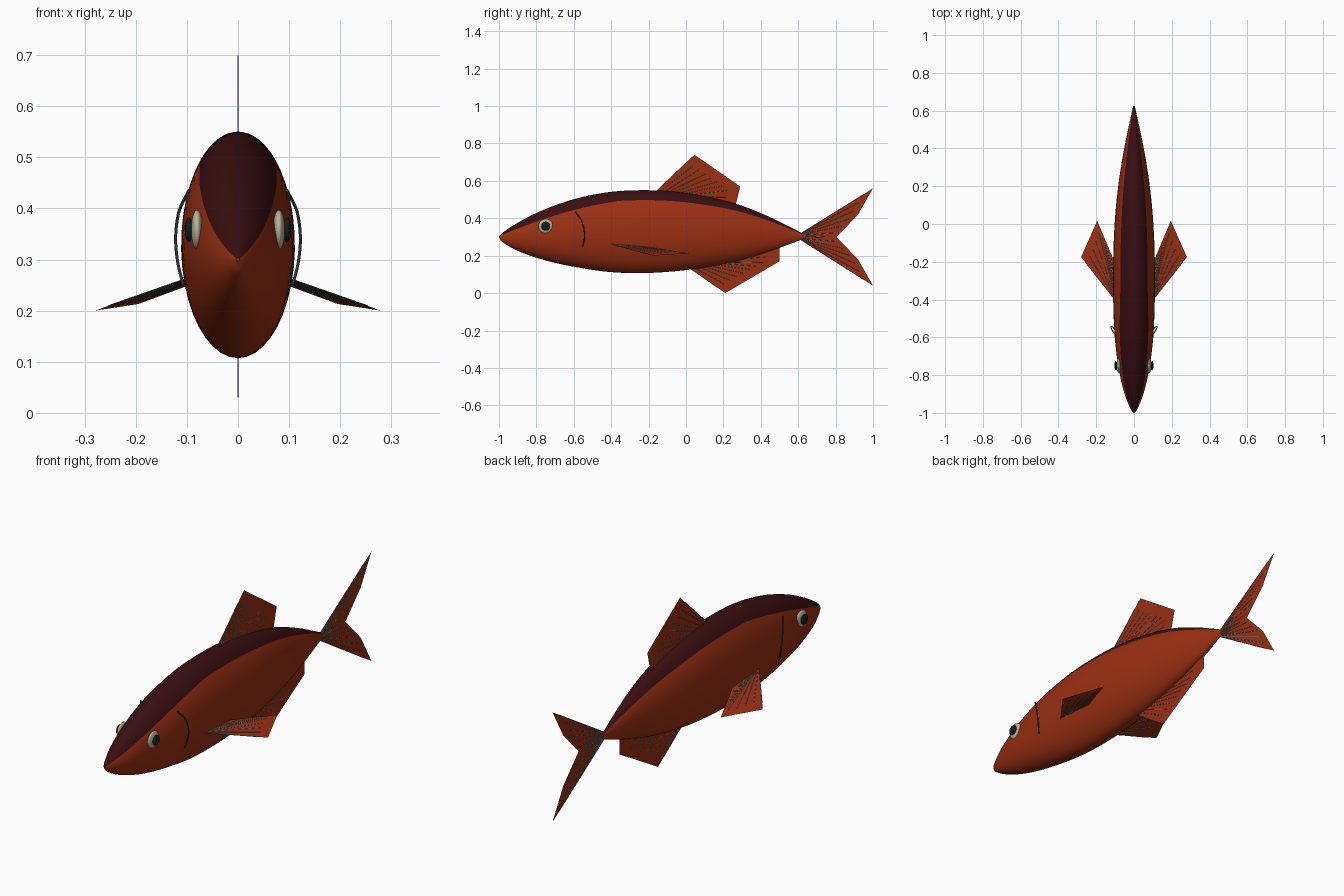
import bpy, bmesh, math
from mathutils import Vector

if "Cube" in bpy.data.objects:
    bpy.data.objects.remove(bpy.data.objects["Cube"])


def material(name, rgb):
    m = bpy.data.materials.new(name)
    m.diffuse_color = (*rgb, 1)
    m.use_nodes = True
    m.node_tree.nodes["Principled BSDF"].inputs["Base Color"].default_value = m.diffuse_color
    return m


RED = material("rust_red", (0.33, 0.029, 0.006))
MAROON = material("dark_maroon", (0.042, 0.0045, 0.0055))
CREAM = material("cream", (0.50, 0.46, 0.32))
BLACK = material("near_black", (0.008, 0.013, 0.014))
SLATE = material("dark_slate", (0.025, 0.045, 0.05))
TEAL = material("grey_teal", (0.10, 0.19, 0.20))


def finish(name, bm, mats):
    me = bpy.data.meshes.new(name)
    bm.to_mesh(me)
    bm.free()
    ob = bpy.data.objects.new(name, me)
    bpy.context.collection.objects.link(ob)
    for m in mats:
        me.materials.append(m)
    return ob


def tubes(name, paths, radius, mat, sides=0):
    """Thin round strands along lists of points."""
    cu = bpy.data.curves.new(name, "CURVE")
    cu.dimensions = "3D"
    cu.bevel_depth = radius
    cu.bevel_resolution = sides
    cu.use_fill_caps = True
    for pts in paths:
        sp = cu.splines.new("POLY")
        sp.points.add(len(pts) - 1)
        for p, co in zip(sp.points, pts):
            p.co = (*co, 1)
    cu.materials.append(mat)
    ob = bpy.data.objects.new(name, cu)
    bpy.context.collection.objects.link(ob)


def spline(pts, n):
    """Smooth path through the given points, n steps per span."""
    v = [Vector(p) for p in pts]
    v = [2 * v[0] - v[1]] + v + [2 * v[-1] - v[-2]]
    out = []
    for i in range(1, len(v) - 2):
        a, b, c, d = v[i - 1:i + 3]
        for k in range(n):
            t = k / n
            out.append(0.5 * (2 * b + (c - a) * t + (2 * a - 5 * b + 4 * c - d) * t * t
                              + (3 * b - a - 3 * c + d) * t ** 3))
    return out + [v[-2]]


# Body: elliptical rings along y; each station is (y, top, bottom, half width)
stations = [(-1.0, .303, .297, .003), (-.975, .327, .268, .020), (-.89, .382, .222, .053),
            (-.76, .446, .177, .082), (-.6, .502, .141, .102), (-.42, .539, .114, .110),
            (-.25, .550, .107, .111), (-.08, .544, .115, .107), (.1, .518, .137, .095),
            (.29, .470, .176, .071), (.46, .401, .228, .040), (.625, .318, .288, .004)]
BACK, SIDE = 16, 32
bm = bmesh.new()
rings = []
for y, top, bot, w in spline([s for s in map(lambda s: Vector(s), stations)], 5):
    # the dark back starts lower near the nose
    a = math.asin(min(.76, .55 + .21 * (y + 1) / .65))
    angles = [a + (math.pi - 2 * a) * i / BACK for i in range(BACK)]
    angles += [math.pi - a + (math.pi + 2 * a) * i / SIDE for i in range(SIDE)]
    mid, h = (top + bot) / 2, (top - bot) / 2
    rings.append([bm.verts.new((w * math.cos(t), y, mid + h * math.sin(t))) for t in angles])
N = BACK + SIDE
for r, s in zip(rings, rings[1:]):
    for i in range(N):
        f = bm.faces.new((r[i], r[(i + 1) % N], s[(i + 1) % N], s[i]))
        f.material_index = 1 if i < BACK else 0
        f.smooth = True
bm.faces.new(rings[0])
bm.faces.new(rings[-1])
bmesh.ops.recalc_face_normals(bm, faces=bm.faces)
finish("body", bm, [RED, MAROON])


# Fins: flat sheets with a fan of thin rays
def fin(name, outline, base_shift, reach, count=9):
    """First point is the front root, last is the rear root; rays fan to the edge between."""
    p = [Vector(q) for q in outline]
    bm = bmesh.new()
    bm.faces.new([bm.verts.new(q) for q in p])
    finish(name, bm, [RED])
    edge = p[1:]
    lens = [(b - a).length for a, b in zip(edge, edge[1:])]
    paths = []
    for i in range(count):
        d = sum(lens) * i / count
        k = 0
        while d > lens[k]:
            d -= lens[k]
            k += 1
        end = edge[k].lerp(edge[k + 1], d / lens[k])
        root = p[0].lerp(p[-1], base_shift * i / count)
        paths.append([root, root.lerp(end, reach)])
    tubes(name + "_rays", paths, .0013, TEAL)


fin("dorsal_fin", [(0, -.17, .535), (0, .045, .74), (0, .29, .57), (0, .265, .47)], .35, .80)
fin("anal_fin", [(0, .01, .14), (0, .21, 0), (0, .50, .17), (0, .50, .245)], .35, .78)
for s, name in ((1, "upper"), (-1, "lower")):
    fin(name + "_tail_fin", [(0, .605, .302 + .012 * s), (0, 1, .30 + .26 * s),
                             (0, .92, .30 + .12 * s), (0, .805, .30), (0, .605, .30)], .5, .88)
for s, name in ((1, "right"), (-1, "left")):
    fin(name + "_pectoral_fin", [(.103 * s, -.40, .262), (.28 * s, -.175, .20),
                                 (.195 * s, .017, .213), (.103 * s, -.20, .247)], .35, .85)


# Eyes and gill slits on both sides
def ellipsoid(name, loc, scale, mat):
    bm = bmesh.new()
    bmesh.ops.create_uvsphere(bm, u_segments=24, v_segments=14, radius=1)
    for v in bm.verts:
        v.co = Vector(loc) + Vector(a * b for a, b in zip(v.co, scale))
    for f in bm.faces:
        f.smooth = True
    finish(name, bm, [mat])


for s, name in ((1, "right"), (-1, "left")):
    ellipsoid(name + "_eye", (.080 * s, -.75, .358), (.012, .039, .039), CREAM)
    ellipsoid(name + "_pupil", (.096 * s, -.75, .358), (.008, .024, .024), BLACK)
    gill = [(.096, -.592, .435), (.115, -.562, .395), (.122, -.546, .345),
            (.118, -.543, .295), (.107, -.553, .25)]
    tubes(name + "_gill_slit", [spline([(x * s, y, z) for x, y, z in gill], 5)], .003, SLATE, 2)
